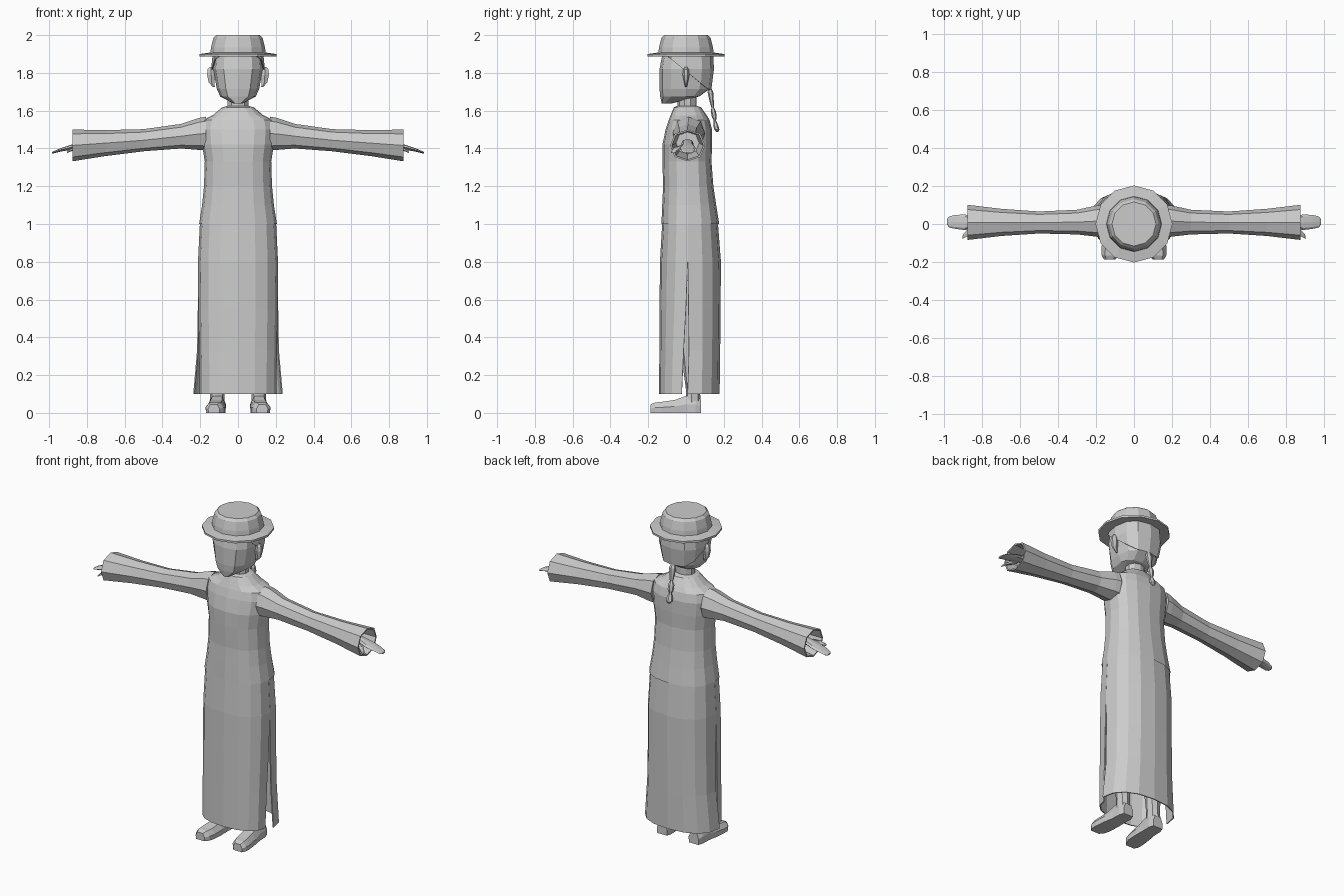
import bpy, bmesh, math
from mathutils import Vector

grey = bpy.data.materials.new("plain grey")
grey.diffuse_color = (0.6, 0.6, 0.6, 1)


def finish(name, bm, thick=0):
    bmesh.ops.recalc_face_normals(bm, faces=bm.faces)
    me = bpy.data.meshes.new(name)
    bm.to_mesh(me)
    bm.free()
    me.materials.append(grey)
    ob = bpy.data.objects.new(name, me)
    bpy.context.collection.objects.link(ob)
    if thick:
        mod = ob.modifiers.new("thickness", 'SOLIDIFY')
        mod.thickness = thick
        mod.offset = 0
    return ob


def loft(rings, closed=True, caps=(True, True)):
    """Skin a list of point rings with quads."""
    bm = bmesh.new()
    vs = [[bm.verts.new(p) for p in r] for r in rings]
    n = len(rings[0])
    for a, b in zip(vs, vs[1:]):
        for i in range(n if closed else n - 1):
            j = (i + 1) % n
            bm.faces.new((a[i], a[j], b[j], b[i]))
    if closed and caps[0]:
        bm.faces.new(vs[0])
    if closed and caps[1]:
        bm.faces.new(vs[-1])
    return bm


def sp(v, e):
    return math.copysign(abs(v) ** e, v)


def ring(z, w, yf, yb, n=16, e=0.85, ym=0.01, cx=0.0):
    """Horizontal squarish oval with its own front and back depth."""
    pts = []
    for i in range(n):
        a = 2 * math.pi * i / n
        c, s = sp(math.cos(a), e), sp(math.sin(a), e)
        pts.append((cx + w * s, ym + (ym - yf if c > 0 else yb - ym) * -c, z))
    return pts


def xring(x, z0, z1, y0, y1, n=8, shrink=1.0):
    """Oval across the arm direction."""
    yc, zc = (y0 + y1) / 2, (z0 + z1) / 2
    ry, rz = (y1 - y0) / 2 * shrink, (z1 - z0) / 2 * shrink
    return [(x, yc + ry * sp(math.sin(2 * math.pi * i / n), 0.9),
             zc + rz * sp(math.cos(2 * math.pi * i / n), 0.9)) for i in range(n)]


def flip(rings, s):
    return [[(p[0] * s, p[1], p[2]) for p in r] for r in rings]


# skirt: front and back panels that part into side slits
def panel(name, rows, back):
    rings = []
    for z, w, yd, ym in rows:
        r = []
        for i in range(9):
            a = math.pi * i / 8
            r.append((w * sp(math.cos(a), 0.85), ym + (yd - ym) * abs(math.sin(a)) ** 0.85, z))
        rings.append(r)
    finish(name, loft(rings, closed=False), 0.006)


panel("skirt_front", [(0.1, 0.2, -0.14, -0.022), (0.33, 0.203, -0.138, -0.012),
                      (0.55, 0.207, -0.137, 0.0), (0.8, 0.209, -0.135, 0.01),
                      (1.02, 0.198, -0.122, 0.01)], False)
panel("skirt_back", [(0.1, 0.234, 0.175, 0.008), (0.33, 0.214, 0.178, 0.015),
                     (0.55, 0.21, 0.18, 0.012), (0.8, 0.209, 0.182, 0.01),
                     (1.02, 0.198, 0.165, 0.01)], True)

# jacket
jacket = [(1.0, 0.206, -0.13, 0.176), (1.1, 0.19, -0.126, 0.16), (1.2, 0.18, -0.121, 0.145),
          (1.33, 0.176, -0.125, 0.135), (1.42, 0.19, -0.125, 0.138), (1.5, 0.197, -0.108, 0.138),
          (1.55, 0.188, -0.092, 0.125), (1.575, 0.135, -0.082, 0.11),
          (1.618, 0.083, -0.064, 0.08), (1.625, 0.055, -0.045, 0.06)]
finish("jacket", loft([ring(*r) for r in jacket], caps=(False, True)))

# neck
finish("neck", loft([ring(z, 0.058, -0.045, 0.055, 10, 1) for z in (1.58, 1.72)]))

# head
head = [(1.637, 0.022, -0.128, -0.08), (1.675, 0.094, -0.137, 0.07), (1.715, 0.112, -0.14, 0.125),
        (1.82, 0.132, -0.14, 0.138), (1.9, 0.125, -0.125, 0.135)]


def head_loft(g):
    return loft([ring(z, w + g, f - g, b + g, 12, 0.8, -0.0 if z > 1.65 else -0.1)
                 for z, w, f, b in head])


finish("head", head_loft(0))

# hair: back shell cut along a slanted hairline
bm = head_loft(0.007)
bmesh.ops.bisect_plane(bm, geom=bm.verts[:] + bm.edges[:] + bm.faces[:], dist=1e-5,
                       plane_co=(0, -0.02, 1.825), plane_no=(0, 0.63, 0.77), clear_inner=True)
finish("hair", bm, 0.006)

# braid: tapered plait with a tie and a tuft
braid = [(1.72, 0.125, 0.012), (1.695, 0.13, 0.022), (1.65, 0.136, 0.016), (1.615, 0.142, 0.01),
         (1.595, 0.145, 0.02), (1.565, 0.15, 0.018), (1.548, 0.153, 0.009),
         (1.52, 0.158, 0.019), (1.5, 0.163, 0.02), (1.487, 0.166, 0.007)]
finish("braid", loft([ring(z, r, y - r * 0.7, y + r * 0.7, 6, 1, y) for z, y, r in braid]))


# hat: brim and crown, twelve sides
def disc(z, r):
    return [(r * math.sin(math.pi * i / 6), r * math.cos(math.pi * i / 6), z) for i in range(12)]


finish("hat", loft([disc(*p) for p in ((1.892, 0.13), (1.888, 0.203), (1.9, 0.203), (1.908, 0.146),
                                       (1.935, 0.143), (1.985, 0.13), (2.0, 0.116))]))

sleeve = [(0.17, 1.39, 1.568, -0.07, 0.1), (0.205, 1.392, 1.562, -0.066, 0.096),
          (0.3, 1.4, 1.53, -0.055, 0.075), (0.5, 1.385, 1.502, -0.05, 0.066),
          (0.7, 1.36, 1.497, -0.063, 0.08), (0.877, 1.332, 1.5, -0.084, 0.101)]
hand = [(0.74, 1.4, 1.45, -0.025, 0.04), (0.85, 1.4, 1.43, -0.022, 0.04),
        (0.89, 1.392, 1.418, -0.032, 0.05), (0.94, 1.383, 1.401, -0.026, 0.048),
        (0.975, 1.374, 1.386, -0.018, 0.04), (0.985, 1.372, 1.38, -0.004, 0.026)]
thumb = [(0.84, 1.395, 1.42, -0.04, 0.0), (0.875, 1.388, 1.408, -0.066, -0.025),
         (0.9, 1.378, 1.392, -0.078, -0.05), (0.905, 1.375, 1.383, -0.08, -0.066)]

for s, side in ((1, "right"), (-1, "left")):
    # sleeve with an open, lined cuff
    rings = [xring(*r) for r in sleeve]
    rings += [xring(*sleeve[-1], shrink=0.9), xring(*sleeve[-2], shrink=0.85)]
    finish("sleeve_" + side, loft(flip(rings, s)))
    # hand and thumb
    finish("hand_" + side, loft(flip([xring(*r) for r in hand], s)))
    finish("thumb_" + side, loft(flip([xring(*r, n=6) for r in thumb], s)))
    # ear
    ear = [(1.725, 0.006, 0.128, 0.005), (1.75, 0.018, 0.14, 0.01), (1.79, 0.025, 0.142, 0.018),
           (1.818, 0.02, 0.144, 0.015), (1.832, 0.008, 0.142, 0.006)]
    finish("ear_" + side, loft(flip([ring(z, w, -d, d, 6, 1, 0, cx) for z, w, cx, d in ear], s)))
    # leg
    leg = [(0.05, 0.04, 0.0, 0.078), (0.12, 0.038, 0.0, 0.074),
           (0.35, 0.05, -0.03, 0.075), (0.7, 0.065, -0.05, 0.09)]
    finish("leg_" + side, loft(flip([ring(z, w, f, b, 8, 0.9, 0.03, 0.11)
                                     for z, w, f, b in leg], s)))
    # shoe: arched sections from heel to toe, turned slightly outward
    shoe = []
    for y, cx, w, h in ((0.08, 0.108, 0.034, 0.07), (0.05, 0.108, 0.044, 0.09),
                        (-0.005, 0.11, 0.044, 0.088), (-0.06, 0.114, 0.05, 0.068),
                        (-0.13, 0.12, 0.052, 0.058), (-0.165, 0.125, 0.046, 0.055),
                        (-0.187, 0.128, 0.03, 0.045)):
        shoe.append([(cx + w * u, y, h * v) for u, v in
                     ((-0.95, 0), (-1, 0.5), (-0.6, 1), (0.6, 1), (1, 0.5), (0.95, 0))])
    finish("shoe_" + side, loft(flip(shoe, s)))
